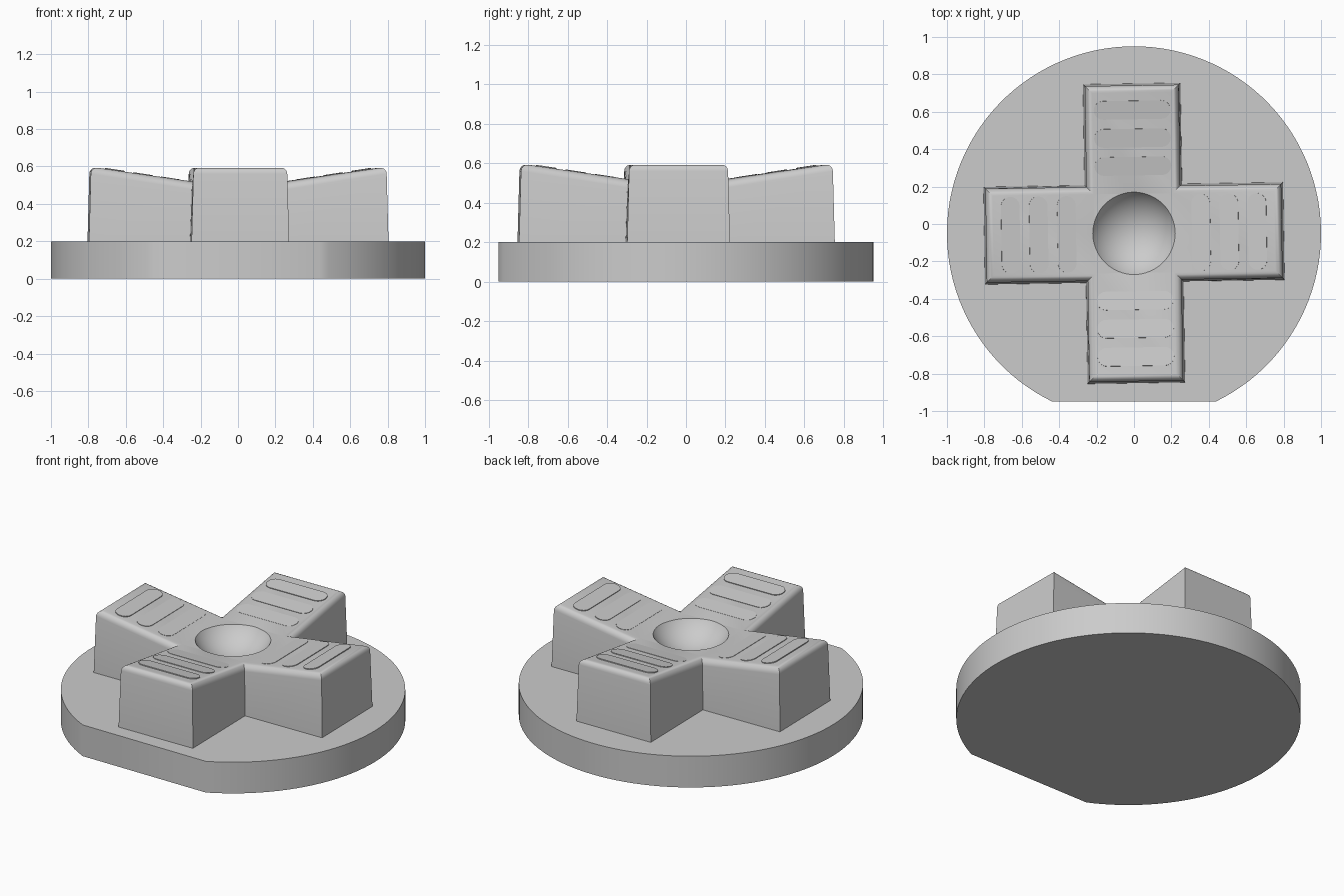
import bpy, bmesh, math
from mathutils import Matrix, Vector

if "Cube" in bpy.data.objects:
    bpy.data.objects.remove(bpy.data.objects["Cube"])

CY = -0.05                       # centre of disc and cross
TURN = math.radians(0.9)         # slight twist of the cross
TOP, HALF, TIP = 0.515, 0.25, 0.79
SLOPE = math.atan(0.155)

grey = bpy.data.materials.new("grey plastic")
grey.diffuse_color = (0.6, 0.6, 0.6, 1)
grey.use_nodes = True
grey.node_tree.nodes["Principled BSDF"].inputs["Base Color"].default_value = grey.diffuse_color


def make_object(name, bm, matrix=Matrix()):
    bmesh.ops.recalc_face_normals(bm, faces=bm.faces)
    me = bpy.data.meshes.new(name)
    bm.to_mesh(me)
    bm.free()
    me.transform(matrix)
    me.materials.append(grey)
    ob = bpy.data.objects.new(name, me)
    bpy.context.collection.objects.link(ob)
    return ob


def smooth(ob):
    bpy.ops.object.select_all(action='DESELECT')
    ob.select_set(True)
    bpy.context.view_layer.objects.active = ob
    bpy.ops.object.shade_smooth_by_angle(angle=math.radians(30))


def prism(points, z0, z1):
    bm = bmesh.new()
    low = [bm.verts.new((x, y, z0)) for x, y in points]
    high = [bm.verts.new((x, y, z1)) for x, y in points]
    bm.faces.new(low)
    bm.faces.new(high)
    n = len(points)
    for i in range(n):
        j = (i + 1) % n
        bm.faces.new((low[i], low[j], high[j], high[i]))
    return bm


# Round base with one flat cut at the front
start = -math.asin(0.9)
sweep = math.pi - 2 * start
disc = [(math.cos(start + sweep * i / 100), CY + math.sin(start + sweep * i / 100))
        for i in range(101)]
smooth(make_object("base_disc", prism(disc, 0, 0.2)))

# Cross pad: flat middle, four arms rising outward, slightly drafted walls
place = Matrix.Translation((0, CY, 0)) @ Matrix.Rotation(TURN, 4, 'Z')
tip_z = TOP + (TIP - HALF) * math.tan(SLOPE)
bm = bmesh.new()
top, bottom = [], []
for k in range(4):
    rot = Matrix.Rotation(k * math.pi / 2, 3, 'Z')
    for x, y, z in ((HALF, -HALF, TOP), (TIP, -HALF, tip_z), (TIP, HALF, tip_z)):
        top.append(bm.verts.new(rot @ Vector((x, y, z))))
        low = Vector((x + 0.011, y + math.copysign(0.011, y), 0.19))
        bottom.append(bm.verts.new(rot @ low))
bm.faces.new([top[i] for i in (0, 3, 6, 9)])
bm.faces.new(bottom)
for k in range(4):
    i = 3 * k
    bm.faces.new((top[i], top[i + 1], top[i + 2], top[(i + 3) % 12]))
for i in range(12):
    j = (i + 1) % 12
    bm.faces.new((bottom[i], bottom[j], top[j], top[i]))
rim = [bm.edges.get((top[i], top[(i + 1) % 12])) for i in range(12)]
bmesh.ops.recalc_face_normals(bm, faces=bm.faces)
bmesh.ops.bevel(bm, geom=rim, offset=0.038, offset_type='OFFSET', segments=5,
                profile=0.5, affect='EDGES')
cross = make_object("cross_pad", bm, place)

# Spherical thumb dish in the middle
rim_r, depth = 0.22, 0.12
ball_r = (rim_r ** 2 + depth ** 2) / (2 * depth)
bm = bmesh.new()
bmesh.ops.create_uvsphere(bm, u_segments=64, v_segments=48, radius=ball_r)
cutter = make_object("dish_cutter", bm,
                     Matrix.Translation((0, CY, TOP - depth + ball_r)))
cutter.hide_render = True
cut = cross.modifiers.new("dish", 'BOOLEAN')
cut.operation = 'DIFFERENCE'
cut.solver = 'EXACT'
cut.object = cutter
bpy.context.view_layer.objects.active = cross
bpy.ops.object.modifier_apply(modifier=cut.name)
bpy.data.objects.remove(cutter)
smooth(cross)

# Three low rounded grip ridges on each arm
R, STRAIGHT = 0.05, 0.155
slot = []
for i in range(26):
    side = 1 if i < 13 else -1
    a = math.pi * (i % 13) / 12 + (0 if side > 0 else math.pi)
    slot.append((R * math.cos(a), side * STRAIGHT + R * math.sin(a)))
for k in range(4):
    for n, r in enumerate((0.36, 0.51, 0.66)):
        z = TOP + (r - HALF) * math.tan(SLOPE)
        m = (place @ Matrix.Rotation(k * math.pi / 2, 4, 'Z')
             @ Matrix.Translation((r, 0, z)) @ Matrix.Rotation(-SLOPE, 4, 'Y'))
        smooth(make_object(f"grip_ridge_{k}_{n}", prism(slot, -0.01, 0.006), m))
